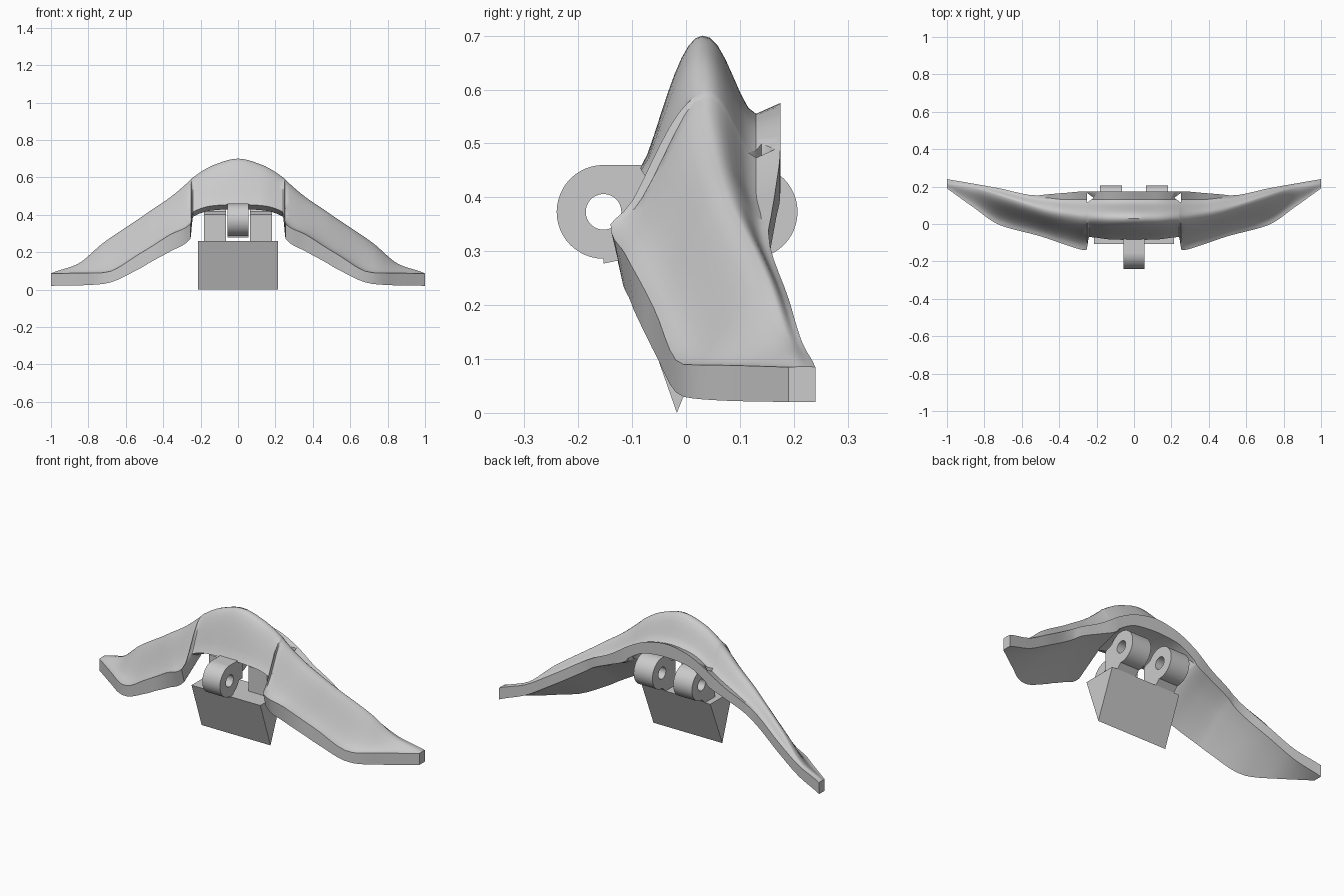
import bpy, bmesh, math

cube = bpy.data.objects.get("Cube")
if cube:
    bpy.data.objects.remove(cube, do_unlink=True)

grey = bpy.data.materials.new("plain grey")
grey.use_nodes = True
colour = (0.6, 0.6, 0.6, 1)
grey.diffuse_color = colour
grey.node_tree.nodes["Principled BSDF"].inputs["Base Color"].default_value = colour


def loft(name, rows, wrap=False, angle=35):
    """Skin closed sections; wrap joins the last section to the first."""
    bm = bmesh.new()
    rings = [[bm.verts.new(p) for p in row] for row in rows]
    pairs = list(zip(rings, rings[1:]))
    if wrap:
        pairs.append((rings[-1], rings[0]))
    else:
        bm.faces.new(rings[0])
        bm.faces.new(rings[-1])
    for a, b in pairs:
        for i in range(len(a)):
            j = (i + 1) % len(a)
            bm.faces.new((a[i], a[j], b[j], b[i]))
    bmesh.ops.recalc_face_normals(bm, faces=bm.faces[:])
    mesh = bpy.data.meshes.new(name)
    bm.to_mesh(mesh)
    bm.free()
    mesh.materials.append(grey)
    obj = bpy.data.objects.new(name, mesh)
    bpy.context.collection.objects.link(obj)
    bpy.ops.object.select_all(action="DESELECT")
    obj.select_set(True)
    bpy.context.view_layer.objects.active = obj
    bpy.ops.object.shade_smooth_by_angle(angle=math.radians(angle))
    return obj


def prism(name, profile, x0, x1):
    return loft(name, [[(x, y, z) for y, z in profile] for x in (x0, x1)])


def hinge_ring(name, x0, x1, y, z=0.373, outer=0.087, inner=0.033, n=48):
    def circle(x, r):
        return [(x, y + r * math.cos(math.tau * k / n), z + r * math.sin(math.tau * k / n))
                for k in range(n)]
    return loft(name, [circle(x0, outer), circle(x1, outer),
                       circle(x1, inner), circle(x0, inner)], wrap=True)


# Half-span stations: x, front lip (y, low, high), ridge (y, z),
# rear valley (y, z), rear fascia (y, low, high)
stations = [
    (0, -.085, .43, .455, .03, .7, .13, .555, .175, .5, .575),
    (.12, -.083, .425, .45, .03, .67, .13, .54, .175, .49, .555),
    (.24, -.07, .39, .415, .035, .6, .13, .48, .175, .43, .5),
    (.255, -.14, .27, .35, .035, .585, .13, .47, .175, .41, .49),
    (.36, -.113, .205, .295, .05, .495, .13, .41, .167, .36, .42),
    (.47, -.075, .145, .225, .07, .42, .14, .36, .158, .31, .365),
    (.52, -.06, .115, .195, .085, .385, .142, .335, .153, .275, .335),
    (.72, -.005, .03, .09, .15, .25, .185, .215, .191, .15, .21),
    (.86, .09, .022, .088, .19, .135, .21, .13, .216, .07, .13),
    (1, .19, .02, .085, .215, .086, .23, .086, .24, .02, .085),
]


def slope(i, c):
    """Tangent that never overshoots the neighbouring stations."""
    if i in (0, len(stations) - 1):
        return 0 if i == 0 else slope(i - 1, c)
    a, b, d = stations[i - 1:i + 2]
    s, t = (b[c] - a[c]) / (b[0] - a[0]), (d[c] - b[c]) / (d[0] - b[0])
    return 2 * s * t / (s + t) if s * t > 0 else 0


def blend(i, t, c):
    a, b = stations[i], stations[i + 1]
    h = b[0] - a[0]
    ease = t * t * (3 - 2 * t)
    return (a[c] + (b[c] - a[c]) * ease + h * slope(i, c) * t * (1 - t) ** 2
            - h * slope(i + 1, c) * t * t * (1 - t))


def section(x, values):
    ly, lo, hi, ry, rz, vy, vz, by, blo, bhi = values
    # The lip leans back underneath where it stands high
    points = [(ly + max(0, lo - .15) * .2, lo), (ly, hi)]
    # Full round dome in the middle, flatter shelf along the wings
    fullness = .75 if abs(x) < .25 else 1.12
    sweeps = (((ly, hi), (ry, rz), 9, fullness), ((ry, rz), (vy, vz), 7, 1.2))
    for (y0, z0), (y1, z1), n, power in sweeps:
        for k in range(1, n + 1):
            t = k / n
            s = t ** power
            points.append((y0 + (y1 - y0) * t, z0 + (z1 - z0) * s * s * (3 - 2 * s)))
    # Rear fascia and slightly hollow underside
    points += [(by, bhi), (by, blo), (ly + .6 * (by - ly), lo + .75 * (blo - lo))]
    return [(x, y, z) for y, z in points]


# Arched winged shell
half = []
steps = 5
for i in range(len(stations) - 1):
    for k in range(steps):
        t = k / steps
        x = stations[i][0] + (stations[i + 1][0] - stations[i][0]) * t
        half.append((x, [blend(i, t, c) for c in range(1, 11)]))
half.append((1, stations[-1][1:]))
rows = [section(-x, v) for x, v in reversed(half[1:])] + [section(x, v) for x, v in half]
shell = loft("arched_shell", rows)

# Small triangular openings by the rear fascia
for side, label in ((1, "left"), (-1, "right")):
    corners = [(side * .215, .14), (side * .25, .115), (side * .25, .165)]
    cutter = loft(label + "_opening_cutter", [[(x, y, z) for x, y in corners] for z in (.3, .8)])
    cutter.hide_render = True
    cutter.hide_viewport = True
    cut = shell.modifiers.new(label + " opening", "BOOLEAN")
    cut.operation = "DIFFERENCE"
    cut.solver = "EXACT"
    cut.object = cutter

# Front hinge with its arm to the shell and a small foot
hinge_ring("front_hinge_ring", -.055, .055, -.153)
arm = [(-.153, .415), (-.115, .385), (-.115, .345), (-.04, .345), (-.03, .46), (-.153, .46)]
prism("front_hinge_arm", arm, -.055, .055)
prism("front_hinge_foot", [(-.153, .277), (-.12, .284), (-.12, .31), (-.153, .32)], -.055, .055)

# Rear hinges, tied to the wedge
neck = [(0, .25), (.08, .25), (.12, .29), (.075, .35), (.05, .42), (0, .4)]
for side, label in ((1, "left"), (-1, "right")):
    x0, x1 = sorted((side * .065, side * .182))
    hinge_ring(label + "_rear_hinge_ring", x0, x1, .12)
    prism(label + "_rear_hinge_neck", neck, x0, x1)

# Downward wedge
prism("wedge_block", [(-.017, 0), (.09, .26), (-.108, .26)], -.215, .215)
